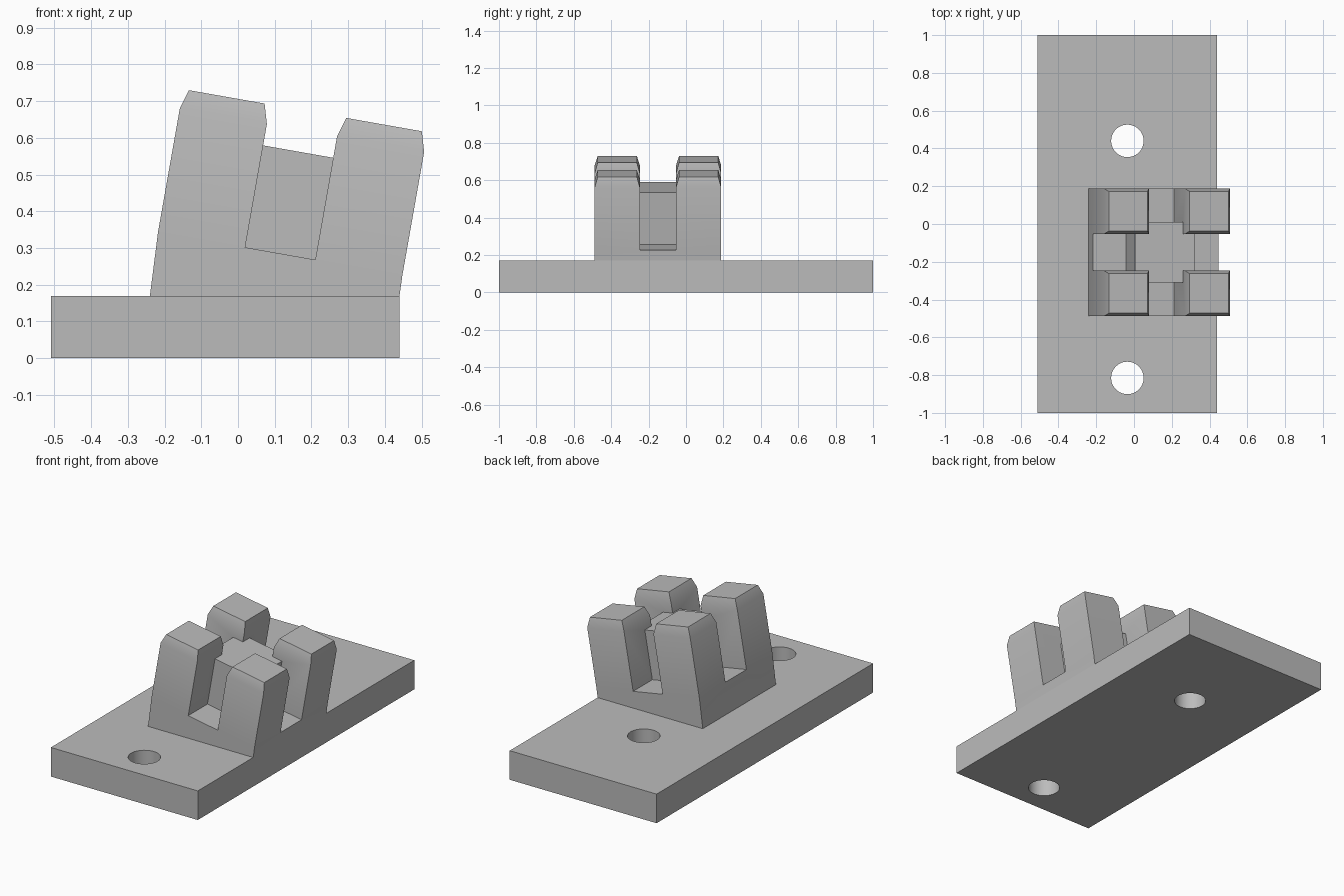
import bpy, bmesh, math
from mathutils import Matrix, Vector

if "Cube" in bpy.data.objects:
    bpy.data.objects.remove(bpy.data.objects["Cube"], do_unlink=True)

grey = bpy.data.materials.new("plain grey")
grey.use_nodes = True
grey.diffuse_color = (0.5, 0.5, 0.5, 1)
grey.node_tree.nodes["Principled BSDF"].inputs["Base Color"].default_value = (0.5, 0.5, 0.5, 1)

PLATE_TOP = 0.17
HALF = 0.338        # half width of the tilted mount
SLOT = 0.097        # half width of the slots
BLOCK = 0.16        # half width of the centre block
FRAME = Matrix.Translation((0.115, -0.15, 0.285)) @ Matrix.Rotation(math.radians(10), 4, 'Y')


def make_object(name, bm):
    bmesh.ops.recalc_face_normals(bm, faces=bm.faces)
    mesh = bpy.data.meshes.new(name)
    bm.to_mesh(mesh)
    bm.free()
    mesh.materials.append(grey)
    obj = bpy.data.objects.new(name, mesh)
    bpy.context.collection.objects.link(obj)
    return obj


def box(name, lo, hi, matrix=Matrix()):
    lo, hi = Vector(lo), Vector(hi)
    bm = bmesh.new()
    bmesh.ops.create_cube(bm, size=1)
    for v in bm.verts:
        v.co = matrix @ Vector([(lo[i] + hi[i]) / 2 + v.co[i] * (hi[i] - lo[i]) for i in range(3)])
    return make_object(name, bm)


def select_only(obj):
    bpy.ops.object.select_all(action='DESELECT')
    obj.select_set(True)
    bpy.context.view_layer.objects.active = obj


def combine(obj, other, operation):
    mod = obj.modifiers.new("combine", 'BOOLEAN')
    mod.object, mod.operation, mod.solver = other, operation, 'EXACT'
    select_only(obj)
    bpy.ops.object.modifier_apply(modifier=mod.name)
    bpy.data.objects.remove(other, do_unlink=True)


# Base plate with two screw holes
plate = box("base_plate", (-0.51, -1, 0), (0.44, 1, PLATE_TOP))
for y in (0.44, -0.815):
    bm = bmesh.new()
    bmesh.ops.create_cone(bm, cap_ends=True, segments=48, radius1=0.086, radius2=0.086,
                          depth=1, matrix=Matrix.Translation((-0.035, y, 0)))
    combine(plate, make_object("hole_cutter", bm), 'DIFFERENCE')

# Tilted mount: slot floor as a three by three grid
bm = bmesh.new()
steps = (-HALF, -SLOT, SLOT, HALF)
grid = [[bm.verts.new((x, y, 0)) for y in steps] for x in steps]
cells = {}
for i in range(3):
    for j in range(3):
        cells[i, j] = bm.faces.new((grid[i][j], grid[i + 1][j], grid[i + 1][j + 1], grid[i][j + 1]))

# Foot of the mount, running down to the plate
border = [e for e in bm.edges if e.is_boundary]
skirt = bmesh.ops.extrude_edge_only(bm, edges=border)["geom"]
foot = [v for v in skirt if isinstance(v, bmesh.types.BMVert)]
to_local = FRAME.inverted()
for v in foot:
    x = 0.10 + 0.34 * v.co.x / HALF
    v.co = to_local @ Vector((x, v.co.y - 0.15, PLATE_TOP))
bmesh.ops.contextual_create(bm, geom=[e for e in skirt if isinstance(e, bmesh.types.BMEdge)
                                      and e.is_boundary])

# Four corner posts with tapered tips
for i in (0, 2):
    for j in (0, 2):
        face = cells[i, j]
        for rise, scale in ((0.341, 1), (0.054, 0.868)):
            geom = bmesh.ops.extrude_discrete_faces(bm, faces=[face])
            face = geom["faces"][0]
            centre = face.calc_center_median()
            for v in face.verts:
                v.co = centre + (v.co - centre) * scale + Vector((0, 0, rise))
bmesh.ops.remove_doubles(bm, verts=bm.verts, dist=0.0001)
bm.transform(FRAME)
mount = make_object("slotted_mount", bm)

# Centre block between the posts
block = box("centre_block", (-BLOCK, -BLOCK, -0.02), (BLOCK, BLOCK, 0.282), FRAME)
combine(mount, block, 'UNION')

for obj in (plate, mount):
    select_only(obj)
    bpy.ops.object.shade_smooth_by_angle(angle=math.radians(30))
